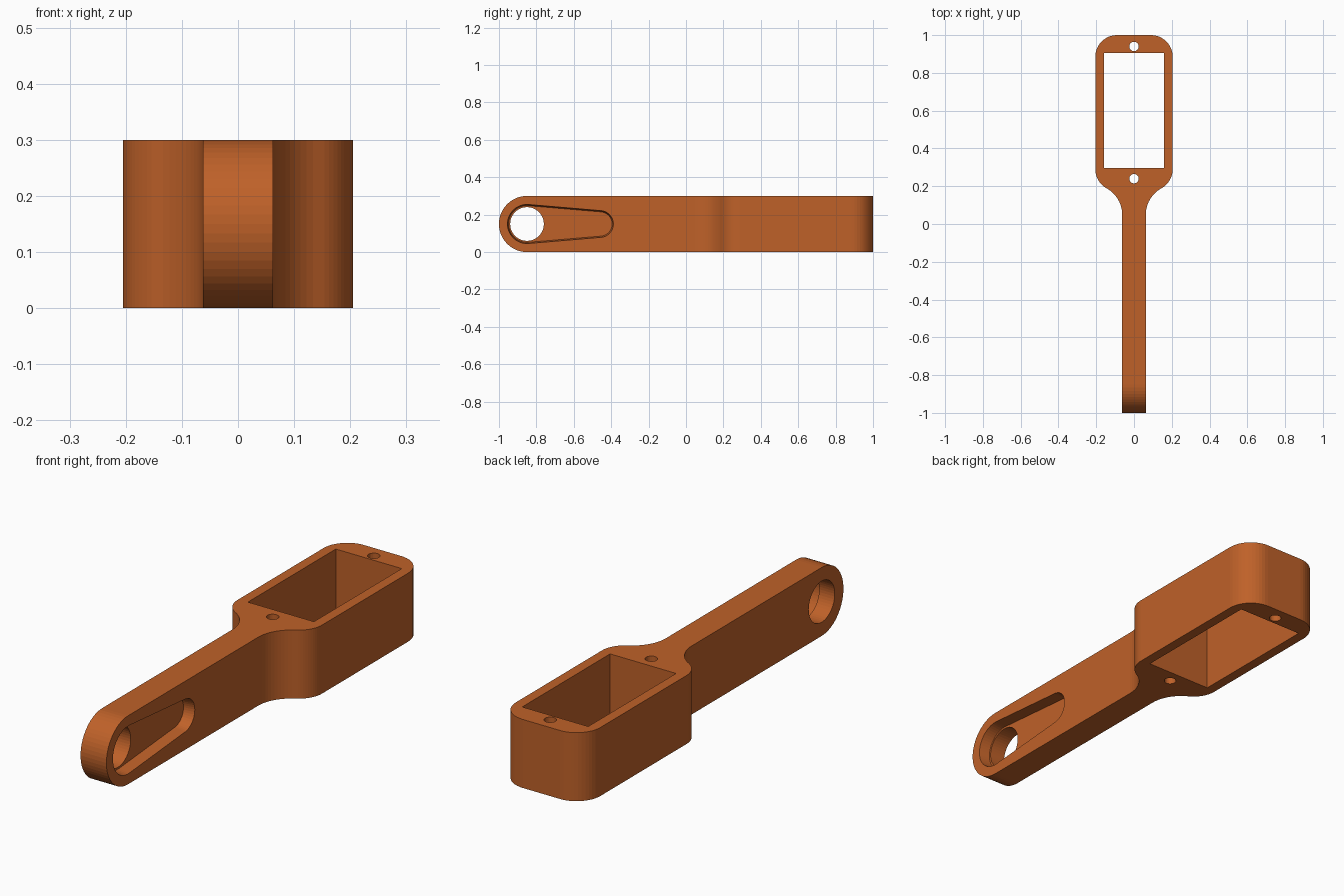
import bpy, bmesh, math

if "Cube" in bpy.data.objects:
    bpy.data.objects.remove(bpy.data.objects["Cube"])

ORANGE = bpy.data.materials.new("burnt orange")
ORANGE.diffuse_color = (0.52, 0.12, 0.022, 1)
ORANGE.use_nodes = True
ORANGE.node_tree.nodes["Principled BSDF"].inputs["Base Color"].default_value = ORANGE.diffuse_color


def arc(cx, cy, r, a0, a1, n=12):
    """Points of an arc from angle a0 to a1 in degrees."""
    return [(cx + r * math.cos(math.radians(a0 + (a1 - a0) * i / n)),
             cy + r * math.sin(math.radians(a0 + (a1 - a0) * i / n))) for i in range(n + 1)]


def loft(name, lower, upper):
    """Closed solid between two matching loops of 3D points."""
    bm = bmesh.new()
    a = [bm.verts.new(p) for p in lower]
    b = [bm.verts.new(p) for p in upper]
    n = len(a)
    bm.faces.new(a[::-1])
    bm.faces.new(b)
    for i in range(n):
        j = (i + 1) % n
        bm.faces.new((a[i], a[j], b[j], b[i]))
    bmesh.ops.recalc_face_normals(bm, faces=bm.faces)
    me = bpy.data.meshes.new(name)
    bm.to_mesh(me)
    bm.free()
    me.materials.append(ORANGE)
    ob = bpy.data.objects.new(name, me)
    bpy.context.collection.objects.link(ob)
    return ob


def prism_z(name, pts, z0, z1):
    return loft(name, [(x, y, z0) for x, y in pts], [(x, y, z1) for x, y in pts])


def prism_x(name, pts, x0, x1):
    return loft(name, [(x0, y, z) for y, z in pts], [(x1, y, z) for y, z in pts])


def combine(target, tool, operation):
    """Apply a boolean and remove its helper."""
    tool.hide_render = True
    m = target.modifiers.new("cut", 'BOOLEAN')
    m.operation, m.object, m.solver = operation, tool, 'EXACT'
    bpy.context.view_layer.objects.active = target
    bpy.ops.object.modifier_apply(modifier=m.name)
    bpy.data.objects.remove(tool)


# Plan outline: arm, concave neck, rounded frame
arm, r, R = 0.0625, 0.115, 0.16
cx, cy = 0.205 - r, 0.29
dx = arm + R - cx
dy = math.sqrt((R + r) ** 2 - dx ** 2)
turn = math.degrees(math.atan2(dy, dx))
right = [(arm, -1.1)]
right += arc(arm + R, cy - dy, R, 180, 180 - turn)
right += arc(cx, cy, r, -turn, 0)[1:]
right += arc(cx, 1 - r, r, 0, 90)
outline = right + [(-x, y) for x, y in reversed(right)]
bracket = prism_z("bracket_arm", outline, -0.1, 0.4)

# Side outline with a round tip
side = arc(-0.85, 0.15, 0.15, 90, 270, 28) + [(1.2, 0), (1.2, 0.3)]
combine(bracket, prism_x("side_outline", side, -0.5, 0.5), 'INTERSECT')

# Rectangular opening in the frame
opening = [(-0.16, 0.297), (0.16, 0.297), (0.16, 0.905), (-0.16, 0.905)]
combine(bracket, prism_z("frame_opening", opening, -0.2, 0.5), 'DIFFERENCE')

# Screw holes at both ends of the opening
for y in (0.24, 0.94):
    hole = arc(0, y, 0.025, 0, 360, 24)[:-1]
    combine(bracket, prism_z("screw_hole", hole, -0.2, 0.5), 'DIFFERENCE')


# Tapered teardrop pocket on the right side of the arm
def teardrop(x, grow):
    r1, r2, d = 0.103 + grow, 0.07 + grow, 0.39
    a = math.degrees(math.acos((r1 - r2) / d))
    pts = arc(-0.85, 0.15, r1, a, 360 - a, 28) + arc(-0.46, 0.15, r2, -a, a, 20)
    return [(x, y, z) for y, z in pts]


pocket = loft("pocket", teardrop(0.0125, -0.005), teardrop(0.0725, 0.003))
combine(bracket, pocket, 'DIFFERENCE')

# Through hole at the tip
bore = arc(-0.85, 0.15, 0.09, 0, 360, 48)[:-1]
combine(bracket, prism_x("tip_bore", bore, -0.3, 0.3), 'DIFFERENCE')
